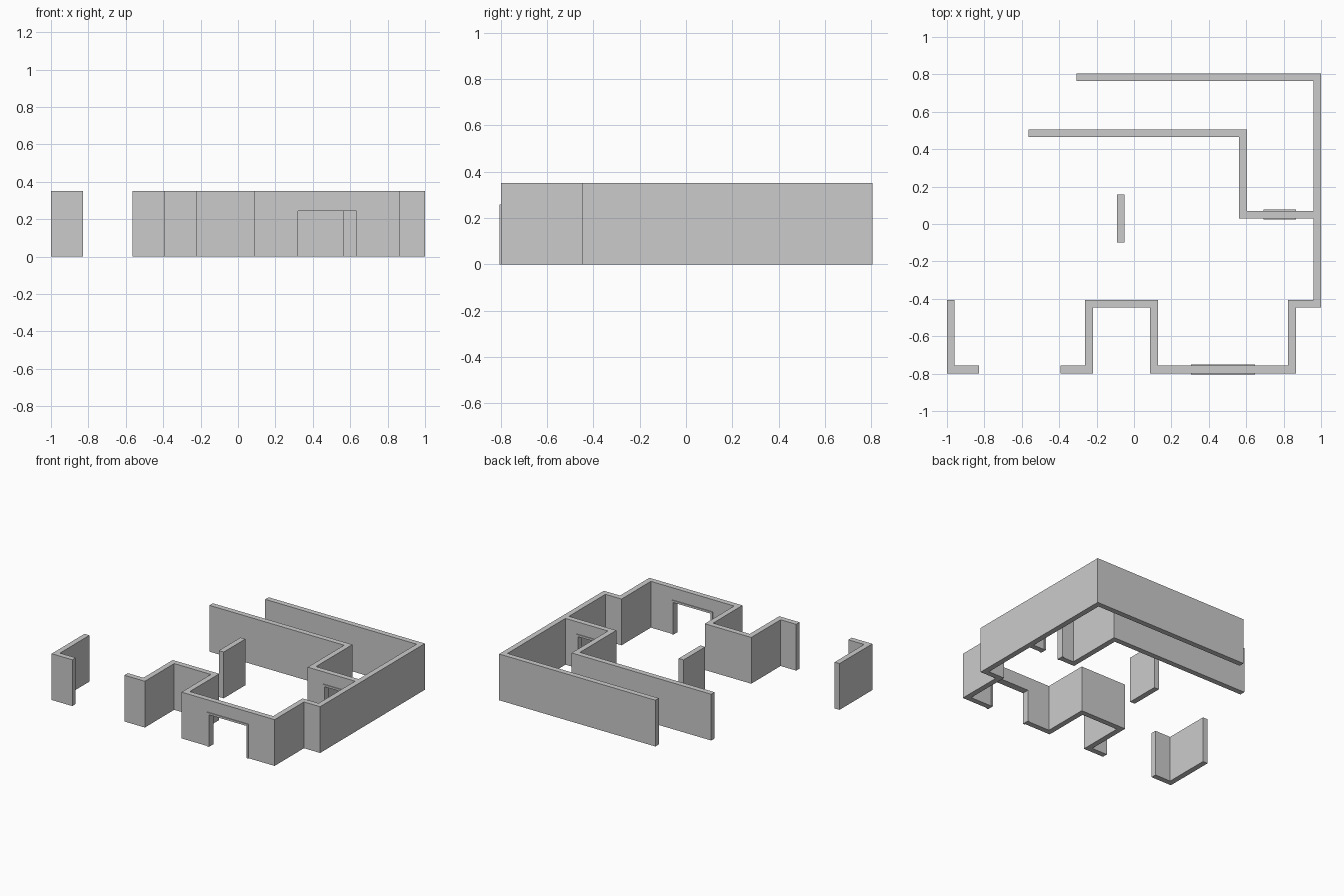
import bpy
import bmesh
from mathutils import Vector

if "Cube" in bpy.data.objects:
    bpy.data.objects.remove(bpy.data.objects["Cube"])

H, T = 0.35, 0.041          # wall height and thickness


def make_object(name, bm):
    bmesh.ops.recalc_face_normals(bm, faces=bm.faces)
    mesh = bpy.data.meshes.new(name)
    bm.to_mesh(mesh)
    bm.free()
    obj = bpy.data.objects.new(name, mesh)
    bpy.context.collection.objects.link(obj)
    return obj


def wall(name, path):
    """Mitred wall of constant thickness along a plan centre line."""
    pts = [Vector(p) for p in path]
    dirs = [(b - a).normalized() for a, b in zip(pts, pts[1:])]
    norms = [Vector((-d.y, d.x)) for d in dirs]
    bm = bmesh.new()
    rings = []
    for i, p in enumerate(pts):
        a, b = norms[max(i - 1, 0)], norms[min(i, len(norms) - 1)]
        off = (a + b) / (1 + a.dot(b)) * T / 2
        rings.append([bm.verts.new((q.x, q.y, z))
                      for q, z in ((p + off, 0), (p - off, 0), (p - off, H), (p + off, H))])
    for r, s in zip(rings, rings[1:]):
        for k in range(4):
            n = (k + 1) % 4
            bm.faces.new((r[k], r[n], s[n], s[k]))
    bm.faces.new(rings[0])
    bm.faces.new(rings[-1][::-1])
    return make_object(name, bm)


def extrude_y(name, profile, y0, y1):
    """Extrude an x-z profile along y."""
    bm = bmesh.new()
    face = bm.faces.new([bm.verts.new((x, y0, z)) for x, z in profile])
    new = bmesh.ops.extrude_face_region(bm, geom=[face])["geom"]
    bmesh.ops.translate(bm, vec=(0, y1 - y0, 0),
                        verts=[v for v in new if isinstance(v, bmesh.types.BMVert)])
    return make_object(name, bm)


def doorway(host, name, x0, x1, y, top=0.243, trim=0.015):
    """Cut an opening in a wall and line it with a slightly proud frame."""
    a, b, t = x0 - trim, x1 + trim, top + trim
    cutter = extrude_y("door_cutter", [(a, -.1), (b, -.1), (b, t), (a, t)], y - .06, y + .06)
    mod = host.modifiers.new("door", "BOOLEAN")
    mod.operation, mod.object, mod.solver = "DIFFERENCE", cutter, "EXACT"
    bpy.context.view_layer.objects.active = host
    bpy.ops.object.modifier_apply(modifier=mod.name)
    bpy.data.objects.remove(cutter)
    extrude_y(name, [(a, 0), (a, t), (b, t), (b, 0), (x1, 0), (x1, top), (x0, top), (x0, 0)],
              y - T / 2 - .006, y + T / 2 + .006)


# Outer wall with front bay and recess
outer = wall("outer_wall", [(-.307, .784), (.98, .784), (.98, -.427), (.845, -.427),
                            (.845, -.778), (.107, -.778), (.107, -.427),
                            (-.241, -.427), (-.241, -.778), (-.392, -.778)])
# Inner partition
inner = wall("inner_wall", [(.9595, .05), (.583, .05), (.583, .485), (-.565, .485)])
# Free-standing pier and left corner
wall("pier_wall", [(-.07, -.1), (-.07, .158)])
wall("left_corner_wall", [(-.98, -.406), (-.98, -.778), (-.828, -.778)])

# Doors
doorway(outer, "front_door_frame", .32, .633, -.778)
doorway(inner, "inner_door_frame", .707, .852, .05)
